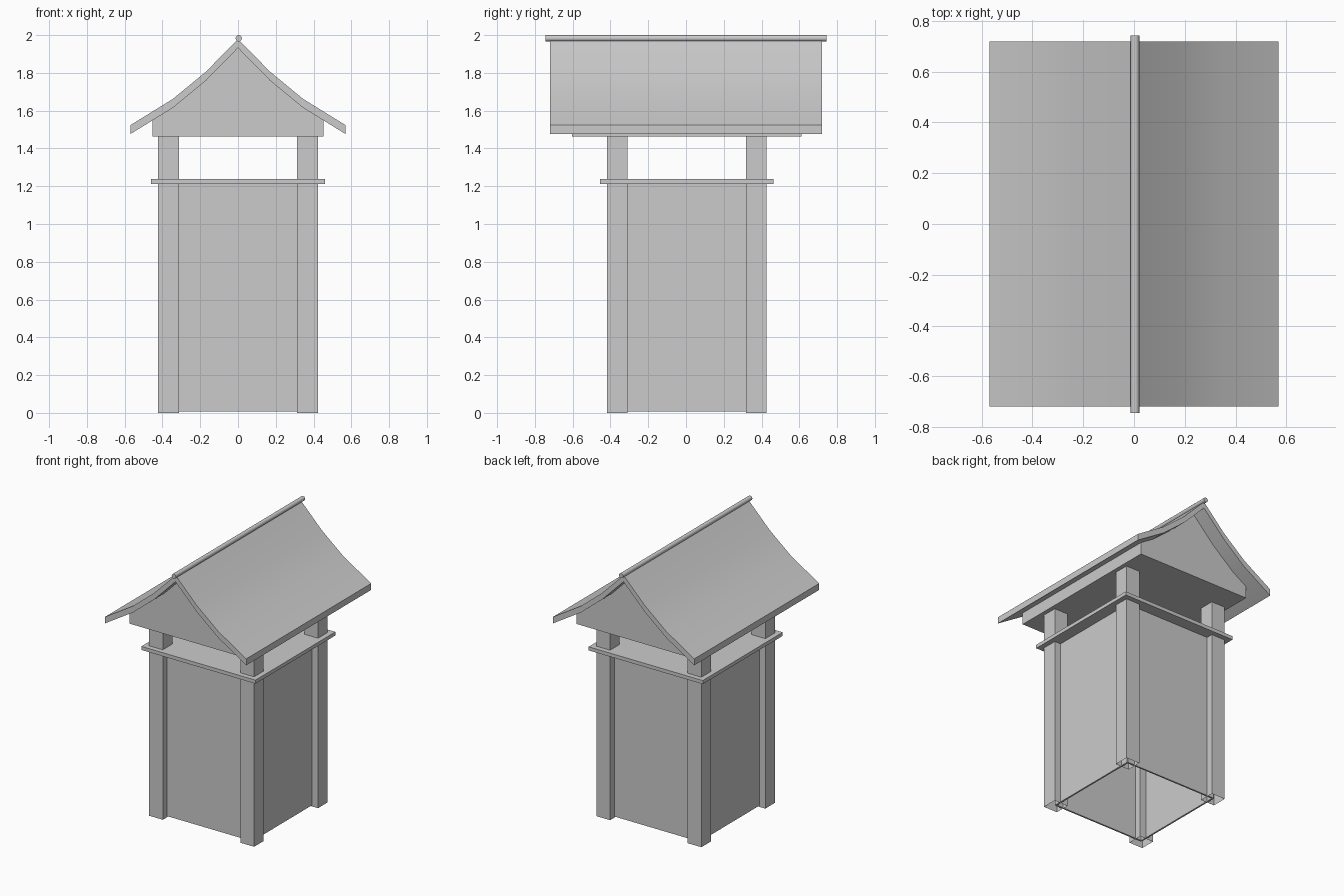
import bpy, bmesh, math

cube = bpy.data.objects.get("Cube")
if cube:
    bpy.data.objects.remove(cube, do_unlink=True)

grey = bpy.data.materials.new("plain grey")
grey.use_nodes = True
GREY = (0.6, 0.6, 0.6, 1)
grey.diffuse_color = GREY
grey.node_tree.nodes["Principled BSDF"].inputs["Base Color"].default_value = GREY


def finish(name, bm):
    bmesh.ops.recalc_face_normals(bm, faces=bm.faces)
    mesh = bpy.data.meshes.new(name)
    bm.to_mesh(mesh)
    bm.free()
    mesh.materials.append(grey)
    obj = bpy.data.objects.new(name, mesh)
    bpy.context.collection.objects.link(obj)
    return obj


def box(name, x, y, z, open_bottom=False):
    """Box from (low, high) ranges on each axis."""
    bm = bmesh.new()
    bmesh.ops.create_cube(bm, size=1)
    for v in bm.verts:
        v.co = [r[0] if c < 0 else r[1] for c, r in zip(v.co, (x, y, z))]
    obj_faces = [f for f in bm.faces if all(v.co.z == z[0] for v in f.verts)]
    if open_bottom:
        bmesh.ops.delete(bm, geom=obj_faces, context="FACES_ONLY")
    return finish(name, bm)


def prism(name, outline, y0, y1):
    """Extrude an (x, z) outline along y."""
    bm = bmesh.new()
    face = bm.faces.new([bm.verts.new((x, y0, z)) for x, z in outline])
    ext = bmesh.ops.extrude_face_region(bm, geom=[face])["geom"]
    verts = [e for e in ext if isinstance(e, bmesh.types.BMVert)]
    bmesh.ops.translate(bm, verts=verts, vec=(0, y1 - y0, 0))
    return finish(name, bm)


def smooth(obj, angle):
    bpy.ops.object.select_all(action="DESELECT")
    obj.select_set(True)
    bpy.context.view_layer.objects.active = obj
    bpy.ops.object.shade_smooth_by_angle(angle=math.radians(angle))


DY = 0.004            # slight offset of the tower below the roof
OUT, IN = 0.423, 0.313
MID = (OUT + IN) / 2
EAVE_Z = 1.462

# Corner posts, hollow underneath
for sx, side in ((-1, "right"), (1, "left")):
    for sy, end in ((-1, "front"), (1, "back")):
        xs = sorted((sx * IN, sx * OUT))
        ys = sorted((sy * IN + DY, sy * OUT + DY))
        box(f"{end}_{side}_post", xs, ys, (0, EAVE_Z), open_bottom=True)

# Thin wall panels between the post centres
T = 0.006
for s, end, side in ((-1, "front", "right"), (1, "back", "left")):
    across = (s * MID - T, s * MID + T)
    box(f"{end}_wall", (-MID, MID), [c + DY for c in across], (0.008, 1.215))
    box(f"{side}_wall", across, (-MID + DY, MID + DY), (0.008, 1.215))

# Platform on top of the walls
box("platform", (-0.46, 0.46), (-0.46 + DY, 0.46 + DY), (1.212, 1.238))

# Curved roof shell
slope = [(0, 1.979), (0.17, 1.806), (0.345, 1.662), (0.57, 1.523)]
THICK = 0.047
top = [(-x, z) for x, z in reversed(slope[1:])] + slope
under = [(x, z - THICK) for x, z in top]
smooth(prism("roof", top + under[::-1], -0.719, 0.719), 30)

# Solid gable block fitted under the roof
HALF = 0.453
(xa, za), (xb, zb) = slope[2:]
edge_z = za + (zb - za) * (HALF - xa) / (xb - xa) - THICK
gable = [(-HALF, EAVE_Z), (-HALF, edge_z)] + under[1:-1] + [(HALF, edge_z), (HALF, EAVE_Z)]
prism("gable_block", gable, -0.607 + DY, 0.607 + DY)

# Ridge pole
R = 0.017
ring = [(0.004 + R * math.cos(a * math.tau / 12), 2 - R + R * math.sin(a * math.tau / 12))
        for a in range(12)]
smooth(prism("ridge_pole", ring, -0.745, 0.743), 40)
